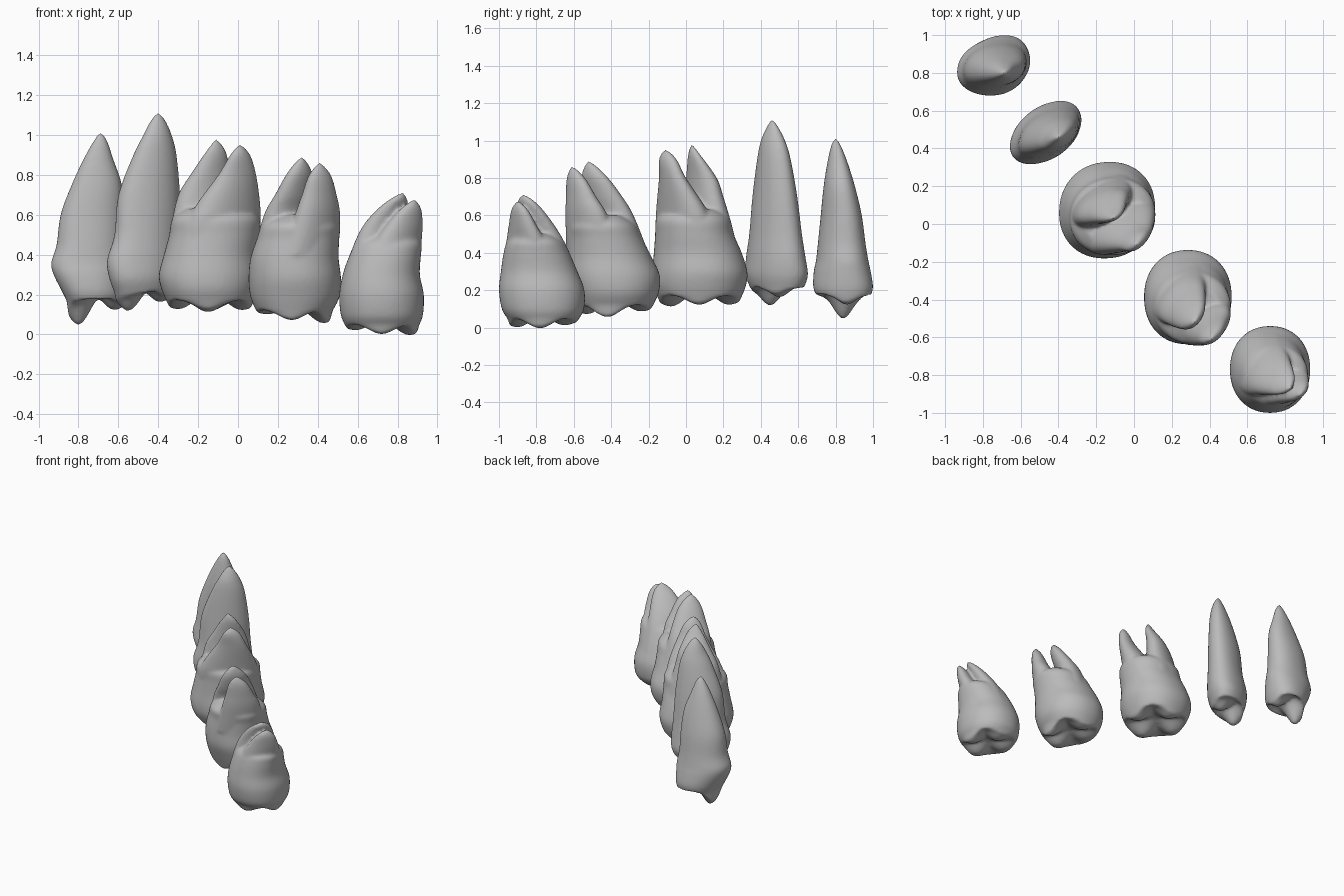
import bpy, bmesh, math

SEG = 48
enamel = bpy.data.materials.new("plain_grey")
enamel.diffuse_color = (0.5, 0.5, 0.5, 1)


def smooth_keys(keys, steps=6):
    """Catmull-Rom interpolation of (z, x0, x1, y0, y1) sections."""
    out = []
    for i in range(len(keys) - 1):
        a, b, c, d = (keys[max(0, min(len(keys) - 1, j))] for j in range(i - 1, i + 3))
        for s in range(steps):
            t = s / steps
            out.append([0.5 * (2 * q + (r - p) * t + (2 * p - 5 * q + 4 * r - w) * t * t
                               + (3 * q - p - 3 * r + w) * t ** 3)
                        for p, q, r, w in zip(a, b, c, d)])
    return out + [list(keys[-1])]


def section(key, rho, square=1.0):
    """Slanted oval that fills the given x and y ranges."""
    z, x0, x1, y0, y1 = key
    phase = math.acos(rho)
    pw = lambda c: math.copysign(abs(c) ** square, c)
    return [((x0 + x1) / 2 + (x1 - x0) / 2 * pw(math.cos(t)),
             (y0 + y1) / 2 + (y1 - y0) / 2 * pw(math.cos(t - phase)), z)
            for t in (2 * math.pi * i / SEG for i in range(SEG))]


def chewing_rings(rim, cusps, floor, spread):
    """Rings closing the crown from below, pulled down at each cusp."""
    cx, cy = (sum(p[k] for p in rim) / SEG for k in (0, 1))
    rings = []
    for s in (0.02, 0.15, 0.3, 0.45, 0.6, 0.72, 0.84, 0.93):
        ring = []
        for x, y, z in rim:
            px, py = cx + (x - cx) * s, cy + (y - cy) * s
            base = floor + (z - floor) * s ** 4
            low = min(base - (base - c[2]) * math.exp(-((px - c[0]) ** 2 + (py - c[1]) ** 2) / spread ** 2)
                      for c in cusps)
            ring.append((px, py, low))
        rings.append(ring)
    return rings


def loft(bm, rings):
    vs = [[bm.verts.new(p) for p in r] for r in rings]
    for a, b in zip(vs, vs[1:]):
        for i in range(SEG):
            j = (i + 1) % SEG
            bm.faces.new((a[i], a[j], b[j], b[i]))
    bm.faces.new(vs[0][::-1])
    bm.faces.new(vs[-1])


def tooth(name, body, rho, cusps, floor, spread, roots=(), square=1.0):
    bm = bmesh.new()
    rings = [section(k, rho, square) for k in smooth_keys(body)]
    loft(bm, chewing_rings(rings[0], cusps, floor, spread) + rings)
    for root in roots:
        loft(bm, [section(k, 0.5) for k in smooth_keys(root)])
    bmesh.ops.recalc_face_normals(bm, faces=bm.faces)
    me = bpy.data.meshes.new(name)
    bm.to_mesh(me)
    bm.free()
    me.materials.append(enamel)
    ob = bpy.data.objects.new(name, me)
    bpy.context.collection.objects.link(ob)
    # fuse crown and roots into one skin, then soften the joins
    fuse = ob.modifiers.new("fuse", 'REMESH')
    fuse.mode = 'VOXEL'
    fuse.voxel_size = 0.01
    fuse.use_smooth_shade = True
    soft = ob.modifiers.new("soften", 'SMOOTH')
    soft.factor = 0.5
    soft.iterations = 8


# two single-rooted teeth
tooth("first_premolar",
      [(.17, -.86, -.565, .695, .99), (.22, -.885, -.555, .68, 1.0), (.3, -.925, -.55, .683, .988),
       (.36, -.937, -.55, .695, .975), (.45, -.91, -.565, .705, .96), (.6, -.89, -.57, .72, .94),
       (.75, -.835, -.582, .735, .905), (.88, -.775, -.625, .755, .865), (.97, -.725, -.655, .775, .83),
       (1.015, -.695, -.685, .795, .805)],
      .2, [(-.8, .84, .045), (-.62, .86, .12)], .22, .08, square=.92)

tooth("second_premolar",
      [(.21, -.62, -.31, .345, .63), (.28, -.645, -.285, .318, .652), (.37, -.657, -.278, .32, .64),
       (.5, -.62, -.285, .338, .62), (.7, -.6, -.29, .355, .595), (.9, -.525, -.308, .38, .56),
       (1.0, -.475, -.332, .4, .53), (1.07, -.44, -.362, .43, .495), (1.115, -.405, -.395, .455, .465)],
      .42, [(-.55, .45, .115), (-.39, .5, .16)], .25, .08, square=.95)

# three molars, each with two blade-shaped roots
tooth("first_molar",
      [(.17, -.36, .08, -.155, .3), (.23, -.385, .1, -.178, .322), (.3, -.397, .112, -.182, .328),
       (.4, -.372, .102, -.172, .298), (.5, -.345, .11, -.165, .255), (.58, -.33, .11, -.16, .235),
       (.63, -.27, .06, -.11, .18)],
      .05, [(-.3, .07, .125), (.02, .07, .12), (-.15, -.08, .11), (-.13, .23, .12)], .21, .1,
      [[(.4, -.28, .08, -.15, .17), (.55, -.26, .11, -.162, .14), (.65, -.21, .112, -.158, .1),
        (.8, -.1, .092, -.145, 0), (.9, -.04, .062, -.145, -.05), (.955, .005, .015, -.115, -.105)],
       [(.4, -.36, .02, -.05, .28), (.55, -.335, 0, -.03, .245), (.7, -.3, -.02, -.01, .2),
        (.8, -.24, -.035, 0, .165), (.92, -.16, -.06, .01, .08), (.98, -.115, -.105, .025, .035)]], .93)

tooth("second_molar",
      [(.12, .09, .475, -.585, -.175), (.19, .062, .51, -.61, -.145), (.28, .053, .517, -.635, -.14),
       (.38, .062, .505, -.635, -.185), (.48, .095, .508, -.63, -.235), (.55, .125, .51, -.63, -.27),
       (.6, .2, .46, -.56, -.34)],
      .0, [(.15, -.37, .1), (.43, -.42, .055), (.27, -.53, .07), (.29, -.24, .085)], .16, .1,
      [[(.4, .22, .5, -.64, -.36), (.6, .285, .512, -.645, -.42), (.7, .32, .495, -.642, -.48),
        (.8, .355, .467, -.638, -.54), (.865, .405, .415, -.615, -.605)],
       [(.4, .075, .4, -.52, -.2), (.6, .13, .38, -.53, -.28), (.7, .185, .38, -.55, -.34),
        (.8, .24, .375, -.56, -.415), (.86, .285, .35, -.545, -.475), (.89, .315, .325, -.525, -.515)]], .93)

tooth("third_molar",
      [(.05, .535, .91, -.955, -.57), (.1, .515, .928, -.985, -.545), (.2, .508, .932, -1.0, -.543),
       (.3, .525, .912, -.99, -.58), (.4, .56, .918, -.975, -.625), (.46, .59, .92, -.955, -.66),
       (.5, .64, .88, -.9, -.72)],
      .0, [(.59, -.76, .02), (.86, -.78, -.005), (.72, -.9, .0), (.73, -.65, .01)], .09, .1,
      [[(.3, .65, .905, -.98, -.74), (.45, .68, .92, -.962, -.75), (.55, .745, .927, -.948, -.8),
        (.63, .815, .92, -.935, -.845), (.68, .88, .89, -.905, -.895)],
       [(.3, .53, .81, -.9, -.58), (.45, .58, .82, -.91, -.645), (.55, .63, .835, -.905, -.705),
        (.63, .7, .85, -.905, -.765), (.68, .765, .85, -.9, -.815), (.712, .82, .83, -.875, -.865)]], .93)
